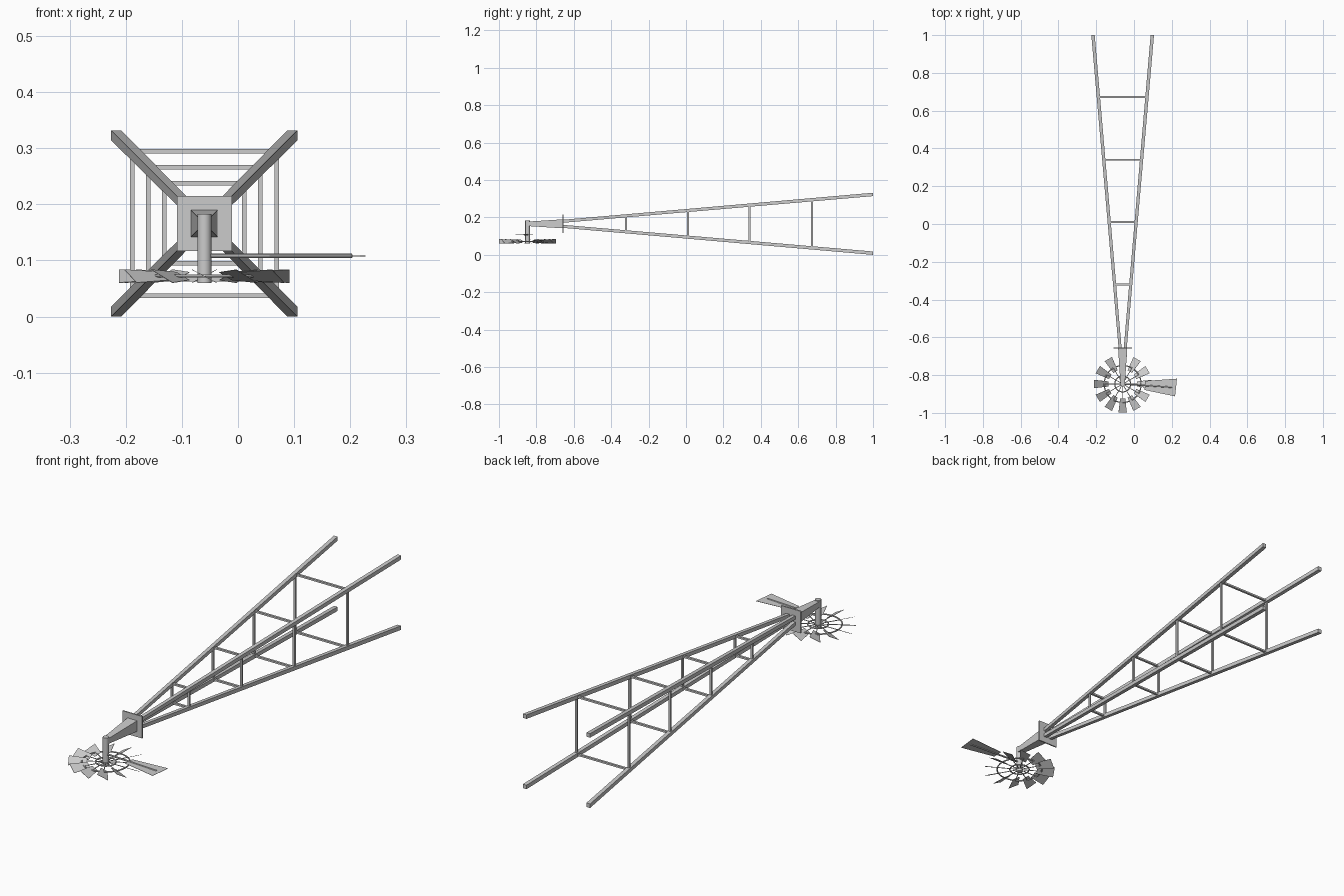
import bpy, math
from mathutils import Vector, Matrix

if "Cube" in bpy.data.objects:
    bpy.data.objects.remove(bpy.data.objects["Cube"])

CX, CZ = -0.06, 0.166            # tower axis (runs along y)
HUB = Vector((CX, -0.847, 0.072))  # rotor centre


def mesh(name, verts, faces):
    me = bpy.data.meshes.new(name)
    me.from_pydata([tuple(v) for v in verts], [], faces)
    ob = bpy.data.objects.new(name, me)
    bpy.context.collection.objects.link(ob)
    return ob


BOX = [(3, 2, 1, 0), (4, 5, 6, 7), (0, 1, 5, 4), (1, 2, 6, 5), (2, 3, 7, 6), (3, 0, 4, 7)]
SQ = [(-1, -1), (1, -1), (1, 1), (-1, 1)]


def beam_y(name, a, b, ha, hb):
    """Square section prism between two points, ends cut square to y."""
    mesh(name, [(p[0] + s * h, p[1], p[2] + t * h)
                for p, h in ((b, hb), (a, ha)) for s, t in SQ], BOX)


def box(name, centre, size):
    x, y, z = (s / 2 for s in size)
    mesh(name, [Vector(centre) + Vector((s * x, t * y, u * z))
                for u in (-1, 1) for s, t in SQ], BOX)


def rod(name, a, b, r, n=8):
    a, b = Vector(a), Vector(b)
    bpy.ops.mesh.primitive_cylinder_add(vertices=n, radius=r, depth=(b - a).length,
                                        location=(a + b) / 2)
    ob = bpy.context.object
    ob.name = name
    ob.rotation_euler = (b - a).to_track_quat('Z', 'Y').to_euler()
    bpy.ops.object.shade_smooth_by_angle()
    return ob


def spread(y):
    """Half distance between the legs at a given y."""
    return 0.157 - 0.0865 * (1 - y)


# Four splayed legs
for sx in (-1, 1):
    for sz in (-1, 1):
        def at(y):
            return (CX + sx * spread(y), y, CZ + sz * spread(y))
        beam_y("tower_leg", at(-0.66), at(1), 0.008, 0.009)

# Square frames of cross braces
for y in (0.673, 0.34, 0.01, -0.32):
    h = spread(y)
    for s in (-1, 1):
        box("brace_horizontal", (CX, y, CZ + s * h), (2 * h, 0.010, 0.008))
        box("brace_vertical", (CX + s * h, y, CZ), (0.008, 0.010, 2 * h))

# Platform, tapered head and vertical shaft
box("platform", (CX, -0.657, CZ), (0.098, 0.006, 0.098))
beam_y("tower_head", (CX, -0.845, CZ), (CX, -0.657, CZ), 0.012, 0.024)
rod("rotor_shaft", (CX, HUB.y, 0.06), (CX, HUB.y, 0.183), 0.0125, 20)

# Rotor rings
for r in (0.042, 0.098):
    bpy.ops.mesh.primitive_torus_add(major_segments=36, minor_segments=6, major_radius=r,
                                     minor_radius=0.003, location=HUB)
    bpy.context.object.name = "rotor_ring"
    bpy.ops.object.shade_smooth_by_angle()

# Pitched blades with spokes
for i in range(12):
    rot = Matrix.Translation(HUB) @ Matrix.Rotation(i * math.pi / 6, 4, 'Z')
    rod("rotor_spoke", rot @ Vector((0.01, 0, 0)), rot @ Vector((0.1, 0, 0)), 0.002, 6)
    pitch = rot @ Matrix.Rotation(math.radians(-28), 4, 'X')
    outline = [(0.076, -0.015), (0.152, -0.025), (0.152, 0.025), (0.076, 0.015)]
    mesh("rotor_blade", [pitch @ Vector((x, y, z))
                         for z in (-0.0005, 0.0005) for x, y in outline], BOX)

# Tail boom and vane
tail = Matrix.Translation((CX, HUB.y, 0.108)) @ Matrix.Rotation(-0.066, 4, 'Z')
rod("tail_boom", tail @ Vector((0, 0, 0)), tail @ Vector((0.264, 0, 0)), 0.004, 8)
outline = [(0.118, -0.024), (0.281, -0.047), (0.285, 0.047), (0.118, 0.024)]
mesh("tail_vane", [tail @ Vector((x, y, z))
                   for z in (-0.0005, 0.0005) for x, y in outline], BOX)
